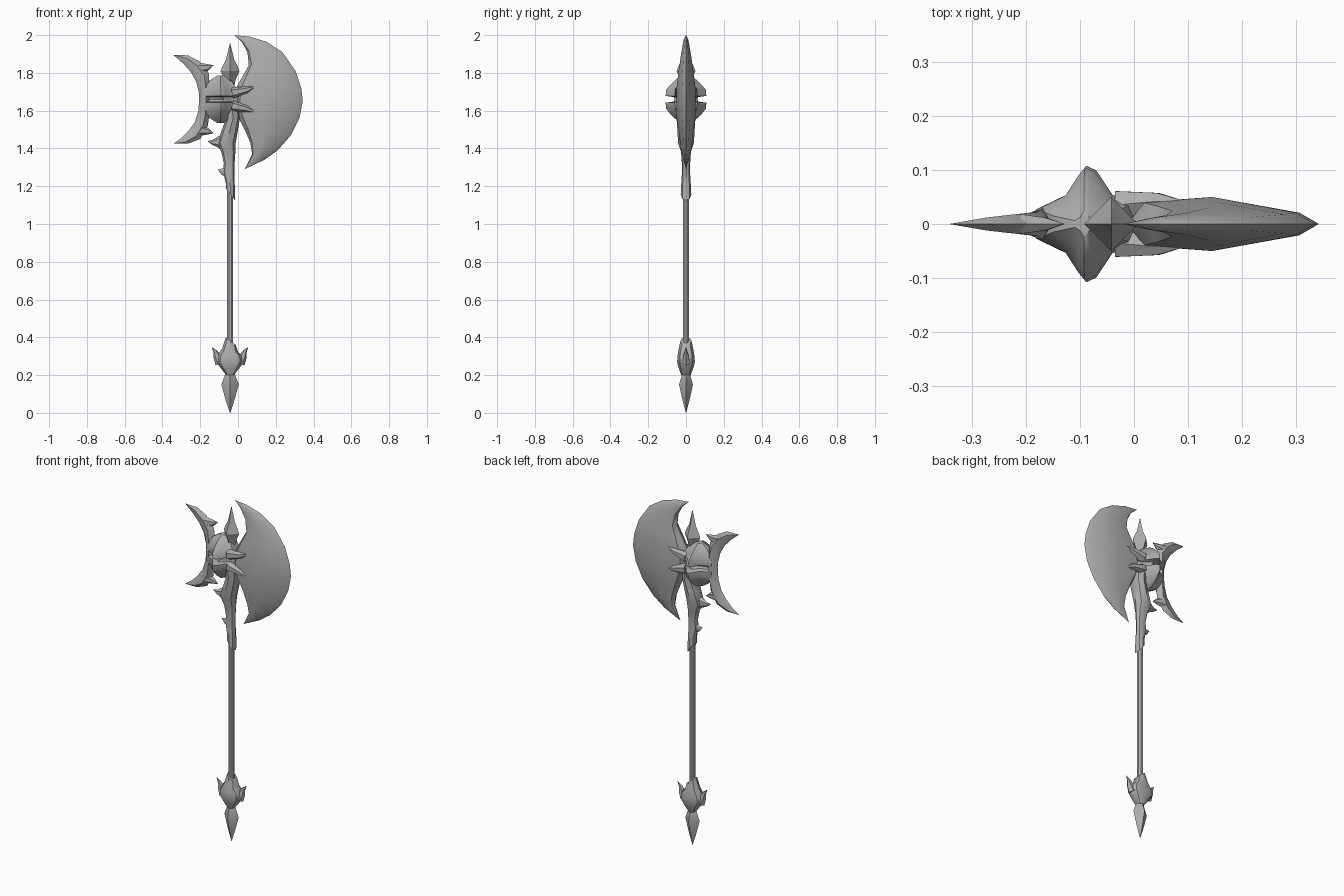
import bpy
import bmesh
from math import cos, sin, tau, radians
from mathutils import Vector

default = bpy.data.objects.get("Cube")
if default:
    bpy.data.objects.remove(default, do_unlink=True)

AXIS = -0.042  # x of the shaft

steel = bpy.data.materials.new("grey steel")
steel.use_nodes = True
grey = (0.42, 0.42, 0.42, 1)
steel.diffuse_color = grey
steel.node_tree.nodes["Principled BSDF"].inputs["Base Color"].default_value = grey


def finish(name, bm, angle=40):
    """Weld, orient and shade a part."""
    bmesh.ops.remove_doubles(bm, verts=bm.verts, dist=0.0005)
    bmesh.ops.recalc_face_normals(bm, faces=bm.faces)
    mesh = bpy.data.meshes.new(name)
    bm.to_mesh(mesh)
    bm.free()
    mesh.materials.append(steel)
    obj = bpy.data.objects.new(name, mesh)
    bpy.context.collection.objects.link(obj)
    bpy.ops.object.select_all(action="DESELECT")
    obj.select_set(True)
    bpy.context.view_layer.objects.active = obj
    bpy.ops.object.shade_smooth_by_angle(angle=radians(angle))
    return obj


def skin(bm, rings):
    """Bridge closed rings of points and cap both ends."""
    loops = [[bm.verts.new(p) for p in ring] for ring in rings]
    for low, high in zip(loops, loops[1:]):
        for i in range(len(low)):
            j = (i + 1) % len(low)
            bm.faces.new((low[i], low[j], high[j], high[i]))
    bm.faces.new(loops[0])
    bm.faces.new(loops[-1])


def stack(name, sections, sides=8, turn=0.0, angle=40):
    """Oval rings up the z axis: (z, left x, right x, half depth, slope)."""
    bm = bmesh.new()
    rings = []
    for z, left, right, depth, slope in sections:
        mid, half = (left + right) / 2, (right - left) / 2
        ring = []
        for k in range(sides):
            a = tau * (k + turn) / sides
            ring.append((mid + half * cos(a), depth * sin(a), z - slope * half * cos(a)))
        rings.append(ring)
    skin(bm, rings)
    return finish(name, bm, angle)


def turned(name, profile, sides, turn=0.0, flat=1.0, angle=40):
    """Round part on the shaft axis from (z, radius) pairs."""
    return stack(name, [(z, AXIS - r, AXIS + r, r * flat, 0) for z, r in profile],
                 sides, turn, angle)


def horn(name, path, sides=6, flat=1.0):
    """Tapering spike along (x, y, z, radius) points."""
    bm = bmesh.new()
    pts = [Vector(p[:3]) for p in path]
    rings = []
    for i, p in enumerate(pts):
        along = (pts[min(i + 1, len(pts) - 1)] - pts[max(i - 1, 0)]).normalized()
        u = along.cross(Vector((0, 1, 0))).normalized()
        v = along.cross(u)
        r = path[i][3]
        rings.append([p + u * r * cos(tau * k / sides) + v * r * flat * sin(tau * k / sides)
                      for k in range(sides)])
    skin(bm, rings)
    return finish(name, bm)


def blade(name, rows, profile):
    """Lens-shaped plate: rows of (inner x, z, outer x, z, half depth)."""
    bm = bmesh.new()
    for side in (-1, 1):
        grid = []
        for xi, zi, xo, zo, depth in rows:
            grid.append([bm.verts.new((xi + (xo - xi) * t, side * depth * d, zi + (zo - zi) * t))
                         for t, d in profile])
        for a, b in zip(grid, grid[1:]):
            for i in range(len(profile) - 1):
                bm.faces.new((a[i], a[i + 1], b[i + 1], b[i]))
    bmesh.ops.dissolve_degenerate(bm, dist=0.0005, edges=bm.edges)
    return finish(name, bm, 35)


# Shaft
turned("shaft", [(0.34, 0.017), (1.76, 0.017)], 8, 0.5)

# Large cutting blade
blade("main_blade", [
    (-0.02, 2, -0.02, 2, 0),
    (0.02, 1.965, 0.06, 1.992, 0.012),
    (0.05, 1.91, 0.15, 1.965, 0.02),
    (0.057, 1.84, 0.235, 1.91, 0.03),
    (0.02, 1.775, 0.305, 1.81, 0.042),
    (-0.01, 1.72, 0.335, 1.72, 0.05),
    (-0.02, 1.65, 0.343, 1.65, 0.05),
    (-0.005, 1.58, 0.325, 1.56, 0.05),
    (0.035, 1.5, 0.28, 1.47, 0.038),
    (0.065, 1.43, 0.21, 1.39, 0.03),
    (0.075, 1.37, 0.14, 1.34, 0.018),
    (0.035, 1.29, 0.035, 1.29, 0),
], [(0, 0), (0.08, 0.8), (0.45, 1), (0.9, 0.42), (1, 0)])

# Rear crescent with its two barbs
blade("rear_crescent", [
    (-0.343, 1.895, -0.343, 1.895, 0),
    (-0.265, 1.893, -0.29, 1.85, 0.012),
    (-0.205, 1.862, -0.25, 1.805, 0.018),
    (-0.155, 1.8, -0.222, 1.755, 0.022),
    (-0.15, 1.73, -0.208, 1.7, 0.03),
    (-0.15, 1.66, -0.205, 1.66, 0.032),
    (-0.15, 1.59, -0.21, 1.6, 0.03),
    (-0.16, 1.52, -0.228, 1.54, 0.022),
    (-0.2, 1.45, -0.26, 1.495, 0.018),
    (-0.265, 1.425, -0.3, 1.455, 0.01),
    (-0.343, 1.425, -0.343, 1.425, 0),
], [(0, 0), (0.35, 1), (0.75, 0.6), (1, 0)])
for label, s in (("upper", 1), ("lower", -1)):
    horn(label + "_crescent_barb", [
        (-0.21, 0, 1.66 + s * 0.165, 0.03), (-0.165, 0, 1.66 + s * 0.168, 0.02),
        (-0.13, 0, 1.66 + s * 0.18, 0.001)], flat=0.7)

# Hub made of two mirrored ribbed shells, pinched at the middle
outline = [(0, 0.25), (0.3, 0.5), (0.43, 0.85), (0.5, 1), (0.6, 0.92), (0.76, 0.5), (1, 0.35)]
shell = [(0, -0.15, 0.0, 0.06), (0.012, -0.16, 0.0, 0.065), (0.018, -0.182, 0.005, 0.108),
         (0.05, -0.182, 0.0, 0.105), (0.075, -0.165, -0.02, 0.085),
         (0.1, -0.15, -0.035, 0.06), (0.125, -0.11, -0.075, 0.025)]
for label, s in (("upper", 1), ("lower", -1)):
    bm = bmesh.new()
    rings = []
    for dz, left, right, depth in shell:
        front = [(left + (right - left) * u, -depth * v) for u, v in outline]
        back = [(x, -y) for x, y in reversed(front)]
        rings.append([(x, y, 1.66 + s * dz) for x, y in front + back])
    skin(bm, rings)
    finish(label + "_hub_shell", bm)
    # Claws gripping the blade root
    for face, f in (("front", -1), ("back", 1)):
        z = 1.66 + s * 0.035
        horn(label + "_" + face + "_claw", [
            (-0.03, f * 0.035, z, 0.03), (0.045, f * 0.042, z + s * 0.015, 0.018),
            (0.1, f * 0.04, z + s * 0.035, 0.001)])

# Four-sided spike on top
turned("top_spike", [(1.73, 0.022), (1.765, 0.03), (1.81, 0.05), (1.835, 0.04),
                     (1.87, 0.022), (1.957, 0.001)], 4, angle=30)

# Sleeve below the hub, with barbs on its rear side
stack("sleeve", [
    (1.157, -0.065, -0.015, 0.028, 1.3),
    (1.2, -0.064, -0.017, 0.026, 0.6),
    (1.28, -0.08, -0.018, 0.021, 0),
    (1.32, -0.075, -0.018, 0.022, 0),
    (1.38, -0.088, -0.014, 0.026, 0),
    (1.43, -0.11, -0.012, 0.042, 0),
    (1.5, -0.085, 0, 0.046, 0),
    (1.56, -0.062, 0.01, 0.05, 0),
    (1.62, -0.075, 0.01, 0.05, 0),
])
horn("large_sleeve_barb", [(-0.07, 0, 1.43, 0.05), (-0.105, 0, 1.435, 0.03),
                           (-0.135, 0, 1.432, 0.013), (-0.16, 0, 1.438, 0.001)], flat=0.6)
horn("small_sleeve_barb", [(-0.06, 0, 1.28, 0.035), (-0.082, 0, 1.277, 0.018),
                           (-0.106, 0, 1.288, 0.001)], flat=0.5)

# Pommel: collar bulb, two side horns and the end spike
stack("pommel_bulb", [
    (0.2, -0.062, -0.022, 0.025, 0),
    (0.235, -0.09, 0.006, 0.038, 0),
    (0.27, -0.117, 0.033, 0.047, 0),
    (0.3, -0.113, 0.029, 0.045, 0),
    (0.33, -0.085, 0.001, 0.04, 0.2),
    (0.38, -0.064, -0.012, 0.03, 0.8),
])
for label, s in (("left", 1), ("right", -1)):
    horn(label + "_pommel_horn", [
        (AXIS + s * 0.05, 0, 0.265, 0.03), (AXIS + s * 0.069, 0, 0.3, 0.02),
        (AXIS + s * 0.078, 0, 0.325, 0.011), (AXIS + s * 0.096, 0, 0.347, 0.001)], flat=0.8)
turned("pommel_spike", [(0, 0.001), (0.07, 0.024), (0.15, 0.046), (0.19, 0.031), (0.22, 0.022)],
       4, flat=0.8, angle=30)
